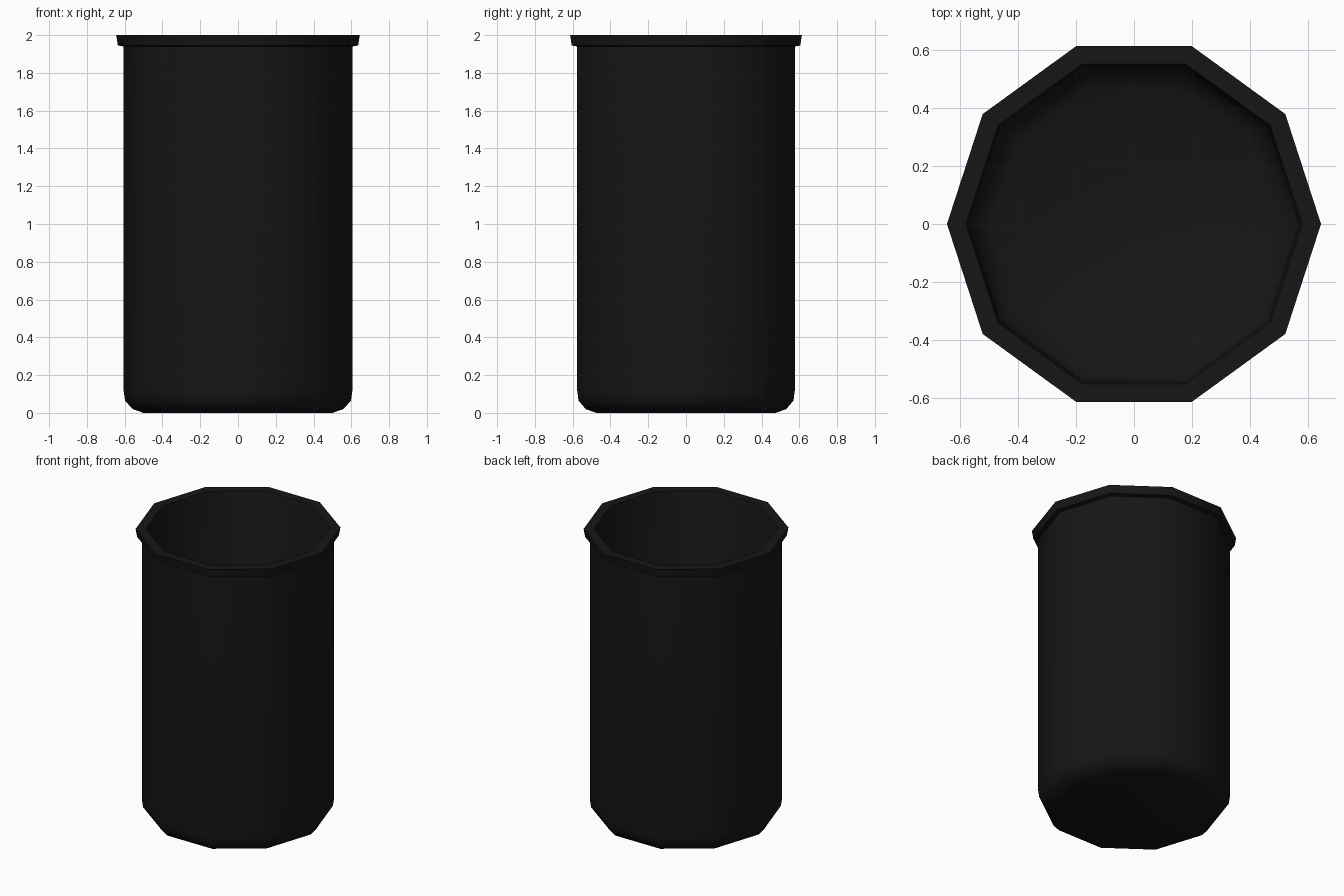
import bpy, bmesh, math

if "Cube" in bpy.data.objects:
    bpy.data.objects.remove(bpy.data.objects["Cube"])

SIDES = 10

# Cross-section (radius, height): outside bottom -> outside wall -> rolled rim -> inside wall -> inside floor
PROFILE = [
    (0.50, 0.0), (0.558, 0.02), (0.598, 0.065), (0.606, 0.12),
    (0.606, 1.94), (0.636, 1.945), (0.645, 2.0),
    (0.58, 2.0), (0.572, 1.97),
    (0.572, 0.13), (0.555, 0.08), (0.49, 0.04),
]


def lathe(name, profile, sides):
    """Spin a profile around z and cap both ends."""
    bm = bmesh.new()
    rings = []
    for r, z in profile:
        rings.append([bm.verts.new((r * math.cos(2 * math.pi * i / sides),
                                    r * math.sin(2 * math.pi * i / sides), z))
                      for i in range(sides)])
    for a, b in zip(rings, rings[1:]):
        for i in range(sides):
            j = (i + 1) % sides
            bm.faces.new((a[i], a[j], b[j], b[i]))
    bm.faces.new(rings[0][::-1])
    bm.faces.new(rings[-1])
    bmesh.ops.recalc_face_normals(bm, faces=bm.faces[:])
    mesh = bpy.data.meshes.new(name)
    bm.to_mesh(mesh)
    bm.free()
    obj = bpy.data.objects.new(name, mesh)
    bpy.context.collection.objects.link(obj)
    return obj


# Open ten-sided canister
cup = lathe("canister", PROFILE, SIDES)

# Black plastic
mat = bpy.data.materials.new("black_plastic")
mat.diffuse_color = (0.008, 0.008, 0.008, 1)
mat.use_nodes = True
mat.node_tree.nodes["Principled BSDF"].inputs["Base Color"].default_value = mat.diffuse_color
cup.data.materials.append(mat)

# Smooth shading, sharp only at the rim folds
bpy.context.view_layer.objects.active = cup
cup.select_set(True)
bpy.ops.object.shade_smooth_by_angle(angle=math.radians(60))
